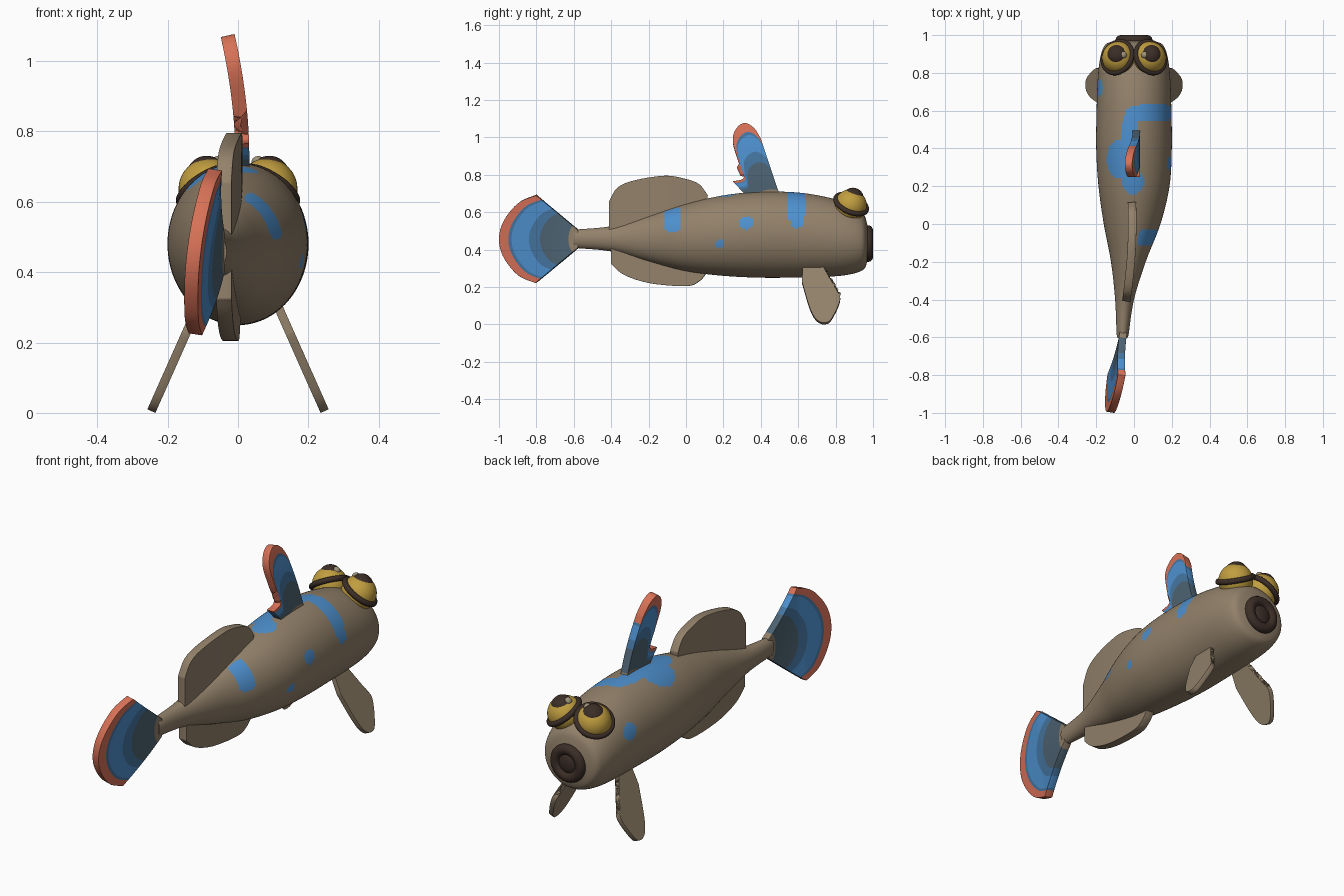
import bpy, bmesh, math
from mathutils import Vector

if "Cube" in bpy.data.objects:
    bpy.data.objects.remove(bpy.data.objects["Cube"])

COLOURS = {
    "taupe": (.29, .22, .145), "blue": (.075, .28, .62), "coral": (.68, .165, .095),
    "mid_blue": (.06, .18, .36), "slate": (.075, .125, .17), "dark_brown": (.045, .027, .02),
    "gold": (.53, .34, .05), "pale_bead": (.35, .29, .19),
}
MATS = {}
for n, c in COLOURS.items():
    MATS[n] = bpy.data.materials.new(n)
    MATS[n].diffuse_color = (*c, 1)


def spline(pts, n):
    """Catmull-Rom samples through points of any dimension."""
    out = []
    for k in range(n + 1):
        f = k / n * (len(pts) - 1)
        i = min(int(f), len(pts) - 2)
        t = f - i
        a, b, c, d = (pts[max(0, min(len(pts) - 1, i + j))] for j in (-1, 0, 1, 2))
        out.append([.5 * (2 * q + (r - p) * t + (2 * p - 5 * q + 4 * r - s) * t * t
                          + (3 * q - p - 3 * r + s) * t ** 3) for p, q, r, s in zip(a, b, c, d)])
    return out


def smooth(ob, angle=40):
    bpy.ops.object.select_all(action='DESELECT')
    ob.select_set(True)
    bpy.context.view_layer.objects.active = ob
    bpy.ops.object.shade_smooth_by_angle(angle=math.radians(angle))


def mesh_object(name, verts, faces, mats, indices=None):
    me = bpy.data.meshes.new(name)
    me.from_pydata(verts, [], faces)
    for m in mats:
        me.materials.append(MATS[m])
    if indices:
        me.polygons.foreach_set("material_index", indices)
    bm = bmesh.new()
    bm.from_mesh(me)
    bmesh.ops.recalc_face_normals(bm, faces=bm.faces)
    bm.to_mesh(me)
    bm.free()
    ob = bpy.data.objects.new(name, me)
    bpy.context.collection.objects.link(ob)
    return ob


# Body: lofted ellipses (y, centre x, centre z, half width, half height)
SECTIONS = [(-.60, -.06, .458, .027, .046), (-.58, -.06, .458, .032, .05),
            (-.4, -.05, .458, .05, .068), (-.2, -.03, .46, .092, .125),
            (0, -.01, .465, .15, .18), (.2, 0, .475, .188, .215),
            (.4, 0, .48, .2, .23), (.6, 0, .478, .198, .227),
            (.75, 0, .468, .193, .213), (.85, 0, .457, .184, .194),
            (.92, 0, .447, .168, .168), (.955, 0, .44, .145, .14), (.97, 0, .435, .095, .095)]
# Painted patches (y, angle from the top, y radius, angle radius, squareness)
PATCHES = [(.59, .62, .042, .78, 4), (.34, -.42, .1, .4, 2), (.22, -.02, .06, .32, 2),
           (.48, -.12, .13, .22, 2), (-.07, .82, .045, .55, 4), (.32, 1.28, .036, .17, 2),
           (.18, 1.77, .026, .08, 3), (.72, -1.2, .045, .2, 2)]
SEG, LEN = 128, 168
rings = spline(SECTIONS, LEN)
verts, faces, idx = [], [], []
for y, cx, cz, w, h in rings:
    for s in range(SEG):
        a = 2 * math.pi * s / SEG
        verts.append((cx + w * math.sin(a), y, cz + h * math.cos(a)))
for r in range(LEN):
    ym = (rings[r][0] + rings[r + 1][0]) / 2
    for s in range(SEG):
        a = 2 * math.pi * (s + .5) / SEG
        a = a - 2 * math.pi if a > math.pi else a
        n = (s + 1) % SEG
        faces.append((r * SEG + s, r * SEG + n, (r + 1) * SEG + n, (r + 1) * SEG + s))
        idx.append(int(any(abs((ym - p) / ry) ** e + abs((a - q) / ra) ** e < 1
                           for p, q, ry, ra, e in PATCHES)))
faces += [tuple(range(SEG)), tuple(range(LEN * SEG, (LEN + 1) * SEG))]
smooth(mesh_object("body", verts, faces, ["taupe", "blue"], idx + [0, 0]))

BAND_MATS = ["taupe", "slate", "mid_blue", "blue", "coral"]
BANDS = [(.12, 0), (.48, 1), (.62, 2), (.84, 3), (.88, 2), (2, 4)]


def fin(name, root, rim, x_of, thick=.042, banded=False):
    """Thick curved blade spanning a root line and a rim line, both (y, z)."""
    n, m = 40, 50
    lo, hi = spline(root, n), spline(rim, n)
    verts, faces, idx = [], [], []
    for j in range(m + 1):
        t = j / m
        for p, q in zip(lo, hi):
            y, z = p[0] + (q[0] - p[0]) * t, p[1] + (q[1] - p[1]) * t
            verts.append((x_of(y, z), y, z))
    for j in range(m):
        band = next(b for lim, b in BANDS if (j + .5) / m < lim) if banded else 0
        for i in range(n):
            k = j * (n + 1) + i
            faces.append((k, k + 1, k + n + 2, k + n + 1))
            idx.append(band)
    ob = mesh_object(name, verts, faces, BAND_MATS if banded else ["taupe"], idx)
    mod = ob.modifiers.new("thickness", 'SOLIDIFY')
    mod.thickness, mod.offset = thick, 0
    mod = ob.modifiers.new("soft_edge", 'BEVEL')
    mod.width, mod.segments, mod.limit_method = .006, 2, 'ANGLE'
    mod.angle_limit = math.radians(50)
    smooth(ob)
    return ob


# Tail fan
fin("tail_fin", [(-.575, .505), (-.575, .41)],
    [(-.80, .692), (-.895, .65), (-.972, .555), (-.997, .457), (-.972, .36), (-.895, .265), (-.80, .223)],
    lambda y, z: -.06 + .165 * (y + .6) + .12 * (z - .457) * min(1, max(0, -.6 - y) * 5), .04, True)
# Raised front dorsal fin with a coral trailing rim
fin("front_dorsal_fin", [(.33, .68), (.42, .67), (.505, .68)],
    [(.25, .765), (.31, .785), (.28, .87), (.25, .98), (.27, 1.045), (.315, 1.073), (.365, 1.045), (.40, .99)],
    lambda y, z: .012 - .3 * max(0, z - .74) ** 1.8, .04, True)
# Long rear dorsal and belly fins
fin("rear_dorsal_fin", [(-.41, .50), (-.15, .55), (.11, .62)],
    [(-.41, .655), (-.365, .73), (-.275, .77), (-.115, .795), (-.01, .78), (.07, .75), (.115, .69)],
    lambda y, z: -.012 + .055 * min(0, y - .1) + .012 * math.sin((y + .4) * 6), .044)
fin("belly_fin", [(-.40, .42), (-.15, .38), (.11, .33)],
    [(-.40, .325), (-.33, .265), (-.19, .22), (0, .205), (.07, .23), (.115, .28)],
    lambda y, z: -.015 + .05 * min(0, y - .1), .044)

# Side fins, torus, eyes: mirrored pairs
for side, s in (("right", 1), ("left", -1)):
    fin(side + "_side_fin", [(.625, .33), (.725, .33)],
        [(.62, .225), (.66, .09), (.695, .025), (.74, .005), (.78, .03), (.825, .14), (.775, .2)],
        lambda y, z, s=s: s * (.115 + (.30 - z) * .445), .025)


def ball(name, loc, r, mat):
    bpy.ops.mesh.primitive_uv_sphere_add(segments=40, ring_count=24, radius=r, location=loc)
    ob = bpy.context.object
    ob.name = name
    ob.data.materials.append(MATS[mat])
    smooth(ob)
    return ob


def ring(name, loc, axis, major, minor, mat):
    bpy.ops.mesh.primitive_torus_add(major_radius=major, minor_radius=minor, major_segments=56,
                                     minor_segments=16, location=loc,
                                     rotation=Vector(axis).to_track_quat('Z', 'Y').to_euler())
    ob = bpy.context.object
    ob.name = name
    ob.data.materials.append(MATS[mat])
    smooth(ob)
    return ob


for side, s in (("right", 1), ("left", -1)):
    c = Vector((s * .083, .88, .637))
    axis = Vector((s * .49, .34, .8)).normalized()
    ball(side + "_eyeball", c, .086, "gold")
    ring(side + "_eye_ring", c + axis * .008, axis, .087, .014, "dark_brown")
    ball(side + "_pupil", c + Vector((s * .006, .012, .036)), .058, "dark_brown")
    ball(side + "_eye_glint", (s * .057, .895, .711), .019, "pale_bead")

# Mouth: round lips with a plug inside
ring("lips", (0, .973, .432), (0, 1, 0), .071, .027, "dark_brown")
plug = ball("mouth_plug", (0, .972, .432), .055, "dark_brown")
plug.scale = (1, .42, 1)

for m in bpy.data.materials:
    if m.users and not m.is_grease_pencil:
        m.use_nodes = True
        m.node_tree.nodes["Principled BSDF"].inputs["Base Color"].default_value = m.diffuse_color
